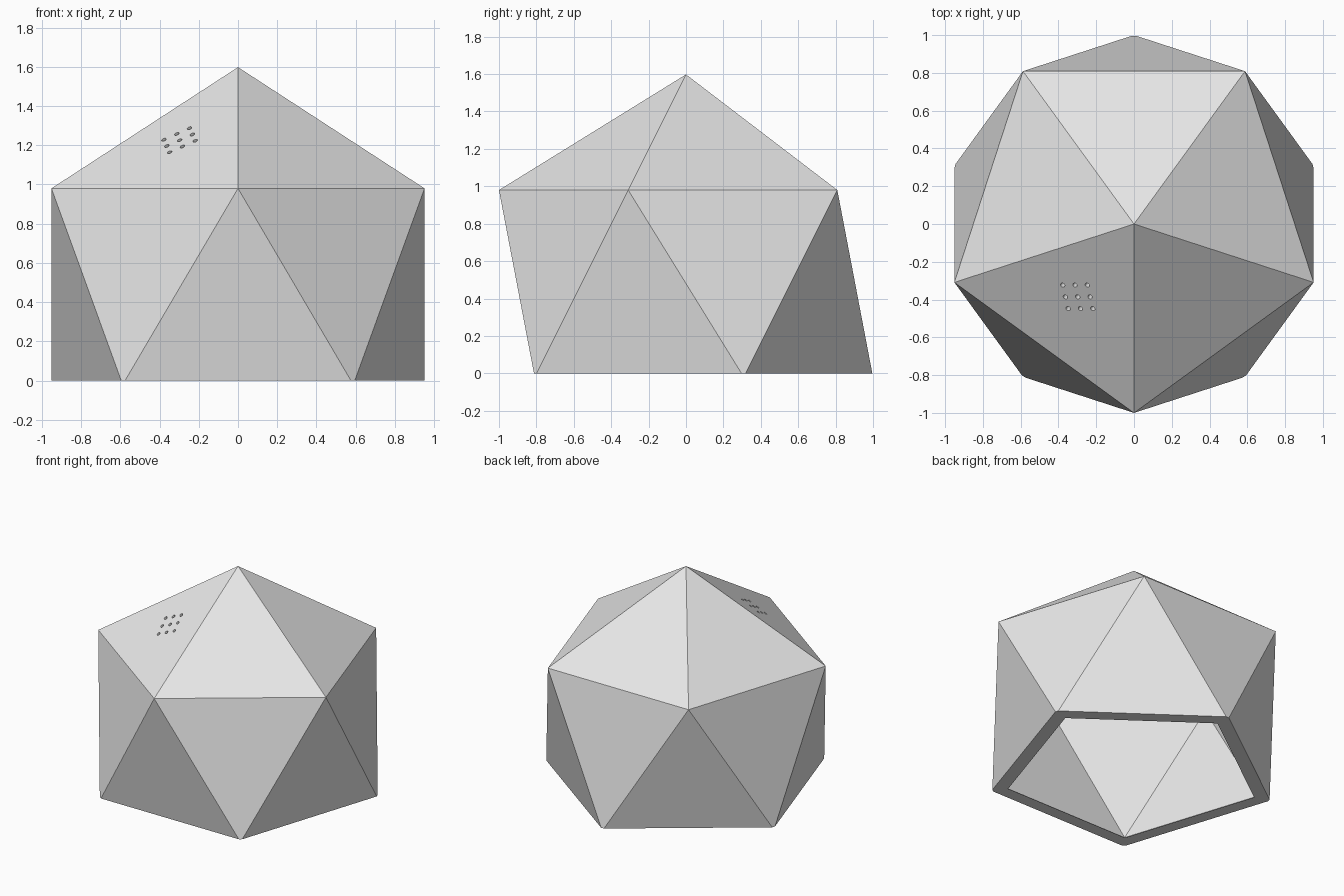
import bpy, bmesh
from math import sin, cos, pi
from mathutils import Vector, Matrix

cube = bpy.data.objects.get("Cube")
if cube:
    bpy.data.objects.remove(cube, do_unlink=True)

RING = 0.98            # height of the upper ring of corners
CAP = 0.618            # rise from a ring to its pole
CENTRE = Vector((0, 0, RING - 0.5))

grey = bpy.data.materials.new("light grey")
grey.use_nodes = True
grey.diffuse_color = (0.8, 0.8, 0.8, 1)
grey.node_tree.nodes["Principled BSDF"].inputs["Base Color"].default_value = (0.8, 0.8, 0.8, 1)


def icosahedron(scale):
    """Twenty-sided solid with a corner of its upper ring pointing forward."""
    bm = bmesh.new()
    points = [Vector((0, 0, 0.5 + CAP)), Vector((0, 0, -0.5 - CAP))]
    for i in range(10):
        a = -pi / 2 + i * pi / 5
        points.append(Vector((cos(a), sin(a), 0.5 if i % 2 == 0 else -0.5)))
    for p in points:
        bm.verts.new(CENTRE + p * scale)
    bmesh.ops.convex_hull(bm, input=bm.verts[:])
    bmesh.ops.recalc_face_normals(bm, faces=bm.faces[:])
    return bm


def add_object(name, bm):
    mesh = bpy.data.meshes.new(name)
    bm.to_mesh(mesh)
    bm.free()
    mesh.materials.append(grey)
    obj = bpy.data.objects.new(name, mesh)
    bpy.context.scene.collection.objects.link(obj)
    return obj


# Outer dome, cut flat at the ground
bm = icosahedron(1)
bmesh.ops.bisect_plane(bm, geom=bm.verts[:] + bm.edges[:] + bm.faces[:],
                       plane_co=(0, 0, 0), plane_no=(0, 0, -1), clear_outer=True)
bmesh.ops.holes_fill(bm, edges=[e for e in bm.edges if e.is_boundary])
bmesh.ops.recalc_face_normals(bm, faces=bm.faces[:])
dome = add_object("dome_shell", bm)

# Hollow inside
cavity = add_object("cavity_cutter", icosahedron(0.92))

# Grid of vent holes through the front right roof panel
apex = Vector((0, 0, RING + CAP))
front = Vector((0, -1, RING))
side = Vector((-cos(pi / 10), -sin(pi / 10), RING))
normal = (side - apex).cross(front - apex).normalized()
across = Vector((0, 1, 0)).cross(normal).normalized()
across *= 1 if across.x > 0 else -1
down = normal.cross(across).normalized()
x, y = -0.298, -0.386
middle = Vector((x, y, apex.z - (normal.x * x + normal.y * y) / normal.z))
turn = normal.to_track_quat("Z", "Y").to_matrix().to_4x4()
bm = bmesh.new()
for i in (-1, 0, 1):
    for j in (-1, 0, 1):
        spot = middle + (across * i + down * j) * 0.0715
        bmesh.ops.create_cone(bm, cap_ends=True, segments=16, radius1=0.0125, radius2=0.0125,
                              depth=0.3, matrix=Matrix.Translation(spot) @ turn)
vents = add_object("vent_cutter", bm)

# Cut the cavity and vents, then keep only the finished shell
for cutter in (cavity, vents):
    cutter.hide_render = True
    mod = dome.modifiers.new(cutter.name, "BOOLEAN")
    mod.operation = "DIFFERENCE"
    mod.solver = "EXACT"
    mod.object = cutter
bpy.context.view_layer.update()
finished = bpy.data.meshes.new_from_object(dome.evaluated_get(bpy.context.evaluated_depsgraph_get()))
dome.modifiers.clear()
dome.data = finished
finished.materials.clear()
finished.materials.append(grey)
for cutter in (cavity, vents):
    bpy.data.objects.remove(cutter, do_unlink=True)
